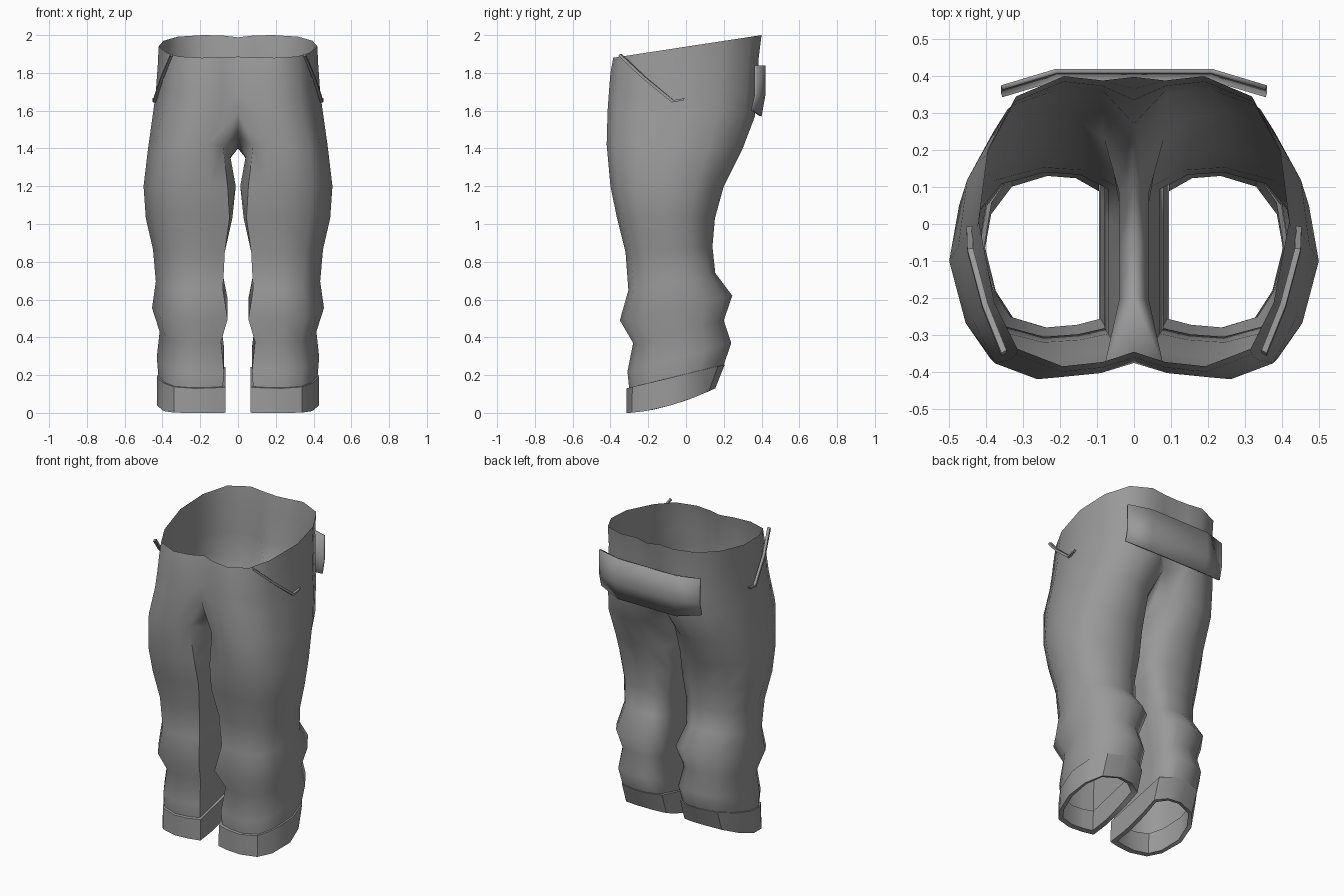
import bpy, bmesh, math
from mathutils import Vector

cube = bpy.data.objects.get("Cube")
if cube:
    bpy.data.objects.remove(cube)

cloth = bpy.data.materials.new("grey_cloth")
cloth.use_nodes = True
GREY = (0.32, 0.32, 0.32, 1)
cloth.diffuse_color = GREY
cloth.node_tree.nodes["Principled BSDF"].inputs["Base Color"].default_value = GREY

# Cross-section as (x share, y share), from front centre round the outside to back
OUTER = [(0, .05), (.2, .015), (.46, 0), (.75, .06), (.9, .22), (1, .5),
         (.94, .75), (.76, .93), (.45, 1), (.2, .985), (0, .9)]
INNER = [.7, .5, .3]


def finish(name, bm, angle=50, mirror=True):
    mesh = bpy.data.meshes.new(name)
    bm.to_mesh(mesh)
    bm.free()
    obj = bpy.data.objects.new(name, mesh)
    bpy.context.collection.objects.link(obj)
    mesh.materials.append(cloth)
    bpy.ops.object.select_all(action='DESELECT')
    obj.select_set(True)
    bpy.context.view_layer.objects.active = obj
    bpy.ops.object.shade_smooth_by_angle(angle=math.radians(angle))
    if mirror:
        mod = obj.modifiers.new("mirror", 'MIRROR')
        mod.merge_threshold = 0.001
    return obj


def bridge(bm, a, b, closed):
    n = min(len(a), len(b))
    for i in range(n if closed else n - 1):
        j = (i + 1) % n
        bm.faces.new((a[i], b[i], b[j], a[j]))


def ring(bm, zf, zb, yf, yb, xi, xo, bulge=0, power=1):
    """Closed leg section; the inner thigh can bulge to the middle."""
    pts = [(xi + (xo - xi) * u, v) for u, v in OUTER]
    pts += [(xi - bulge, v) for v in INNER]
    return [bm.verts.new((x, yf + (yb - yf) * v, zf + (zb - zf) * v ** power))
            for x, v in pts]


# Trousers: open waist rows, crotch, then leg rows
bm = bmesh.new()
# front z, back z, front y, back y, half width, back seam y
torso = [(1.88, 2.0, -.385, .40, .42, .398),
         (1.80, 1.88, -.40, .385, .425, .365),
         (1.70, 1.70, -.408, .375, .435, .335),
         (1.60, 1.57, -.415, .365, .45, .27)]
prev = None
for zf, zb, yf, yb, xo, seam in torso:
    row = []
    for u, v in OUTER:
        y = yf + (yb - yf) * v
        row.append(bm.verts.new((u * xo, y, zf + (zb - zf) * v)))
    row[-1].co.y = seam
    if prev:
        bridge(bm, prev, row, False)
    prev = row

# Crotch seam dips between the legs
for y, z in ((.12, 1.46), (-.04, 1.4), (-.2, 1.46)):
    prev.append(bm.verts.new((0, y, z)))

# front z, back z, front y, back y, inner x, outer x, inner bulge
legs = [(1.42, 1.40, -.42, .30, .08, .475, .04),
        (1.20, 1.20, -.40, .20, .055, .50, .043),
        (1.03, 1.03, -.365, .153, .045, .488, .015),
        (.85, .88, -.32, .14, .07, .45, 0),
        (.65, .74, -.305, .155, .08, .435, 0),
        (.49, .62, -.35, .245, .055, .455, 0),
        (.37, .49, -.28, .20, .09, .415, 0),
        (.22, .37, -.31, .24, .075, .43, 0),
        (.12, .24, -.30, .195, .08, .42, 0)]
for spec in legs:
    row = ring(bm, *spec)
    # drop the inner thigh just under the seam
    if spec is legs[0]:
        for v in row[11:]:
            v.co.z -= .06
    bridge(bm, prev, row, True)
    prev = row
finish("trousers", bm, 60)

# Turned-up cuffs: ledge, outer band, bottom rim, inside band
bm = bmesh.new()
cuff = [(.135, .255, -.295, .19, .08, .415, 0, 1),
        (.13, .255, -.315, .205, .065, .43, 0, 1),
        (0, .13, -.315, .155, .065, .43, 0, 1.7),
        (.005, .135, -.285, .13, .095, .405, 0, 1.7),
        (.13, .25, -.28, .17, .095, .405, 0, 1)]
prev = None
for spec in cuff:
    row = ring(bm, *spec)
    if prev:
        bridge(bm, prev, row, True)
    prev = row
finish("cuffs", bm, 35)

# Back waist patch: a bent plate standing just off the cloth
bm = bmesh.new()
prev = None
for z, lift, y in ((1.84, 0, .42), (1.68, 0, .42), (1.57, .03, .40)):
    row = [bm.verts.new(p) for p in
           ((0, y, z), (.21, y, z), (.36, y - .045, z + lift))]
    if prev:
        for i in range(2):
            bm.faces.new((prev[i], prev[i + 1], row[i + 1], row[i]))
    prev = row
patch = finish("back_patch", bm, 20)
thick = patch.modifiers.new("thickness", 'SOLIDIFY')
thick.thickness = .013
thick.offset = -1

# Pocket edges: thin ribbons standing out from the hips
bm = bmesh.new()
path = [(.345, -.345, 1.895), (.395, -.22, 1.775), (.435, -.07, 1.65), (.437, -.01, 1.66)]
prev = None
for p in path:
    p = Vector(p)
    out = Vector((p.x, p.y * .6, 0)).normalized() * .016
    up = Vector((0, .004, .006))
    row = [bm.verts.new(q) for q in (p + up, p + out + up, p + out - up, p - up)]
    if prev:
        bridge(bm, prev, row, True)
    else:
        bm.faces.new(row)
    prev = row
bm.faces.new(prev[::-1])
bmesh.ops.recalc_face_normals(bm, faces=bm.faces)
finish("pocket_edges", bm, 30)
